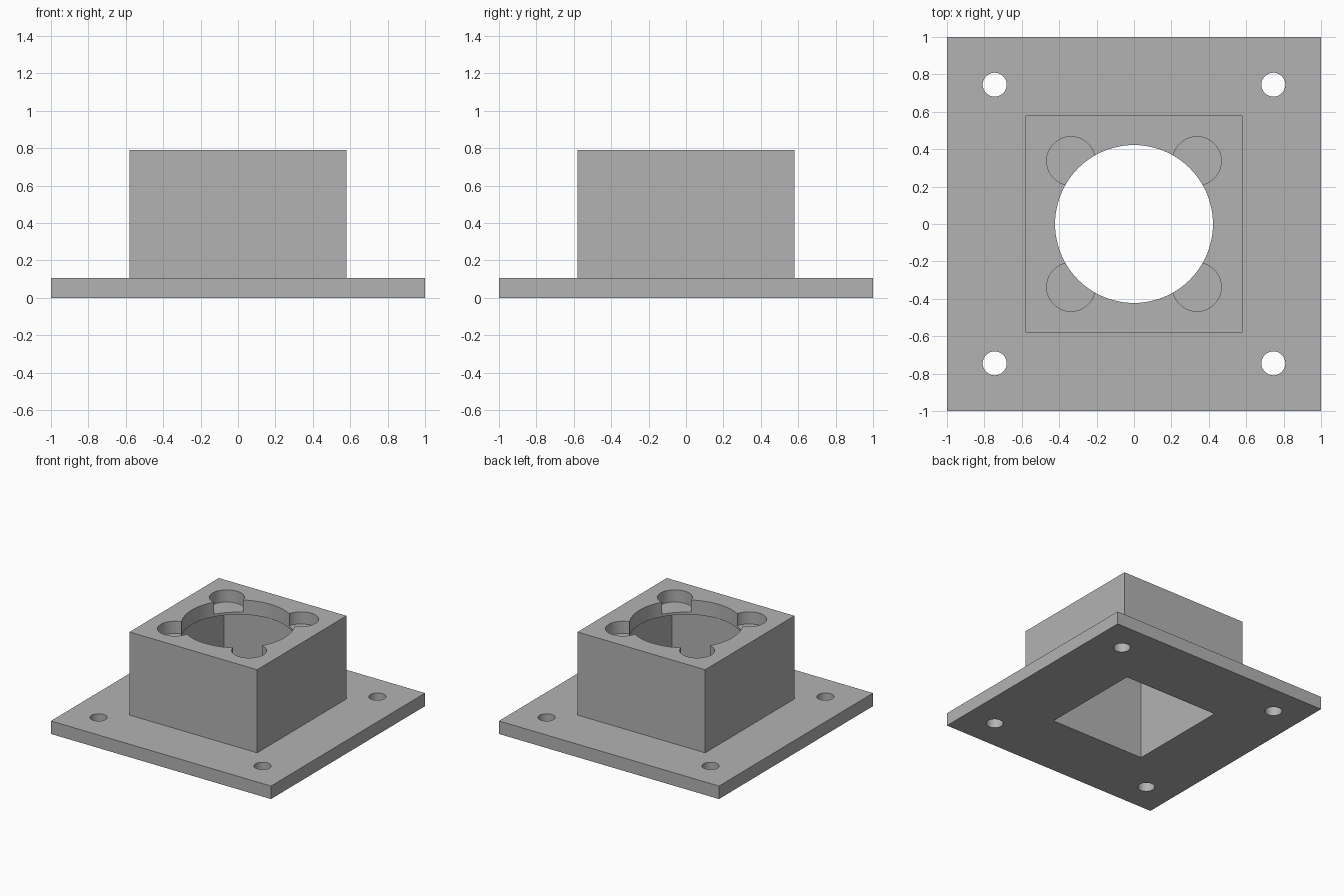
import bpy
import math

cube = bpy.data.objects.get("Cube")
if cube:
    bpy.data.objects.remove(cube, do_unlink=True)

PLATE_TOP, TOP = 0.107, 0.79
LIP_BOTTOM = TOP - 0.12       # underside of the round-holed roof
RECESS_FLOOR = TOP - 0.10     # floor of the corner recesses

grey = bpy.data.materials.new("plain grey")
grey.use_nodes = True
grey.diffuse_color = (0.45, 0.45, 0.45, 1)
grey.node_tree.nodes["Principled BSDF"].inputs["Base Color"].default_value = (0.45, 0.45, 0.45, 1)


def box(name, half, z0, z1):
    bpy.ops.mesh.primitive_cube_add(size=1, location=(0, 0, (z0 + z1) / 2))
    ob = bpy.context.object
    ob.name = name
    ob.scale = (2 * half, 2 * half, z1 - z0)
    bpy.ops.object.transform_apply(location=True, scale=True)
    ob.data.materials.append(grey)
    return ob


def cylinder(name, radius, x, y, z0, z1, sides=64):
    bpy.ops.mesh.primitive_cylinder_add(vertices=sides, radius=radius, depth=z1 - z0,
                                        location=(x, y, (z0 + z1) / 2))
    ob = bpy.context.object
    ob.name = name
    ob.data.materials.append(grey)
    return ob


def combine(target, tool, operation):
    bpy.context.view_layer.objects.active = target
    mod = target.modifiers.new("combine", 'BOOLEAN')
    mod.operation = operation
    mod.solver = 'EXACT'
    mod.object = tool
    bpy.ops.object.modifier_apply(modifier=mod.name)
    bpy.data.objects.remove(tool, do_unlink=True)


# Flange plate joined to the square housing
body = box("flanged_housing", 1.0, 0, PLATE_TOP)
combine(body, box("housing_block", 0.58, 0.05, TOP), 'UNION')

# Square cavity from below, round opening through the roof
combine(body, box("square_cavity", 0.43, -0.1, LIP_BOTTOM), 'DIFFERENCE')
combine(body, cylinder("round_opening", 0.422, 0, 0, LIP_BOTTOM - 0.1, TOP + 0.1, 96), 'DIFFERENCE')

# Corner recesses and screw holes
for sx in (-1, 1):
    for sy in (-1, 1):
        combine(body, cylinder("corner_recess", 0.13, sx * 0.337, sy * 0.337,
                               RECESS_FLOOR, TOP + 0.1), 'DIFFERENCE')
        combine(body, cylinder("screw_hole", 0.064, sx * 0.745, sy * 0.745,
                               -0.1, PLATE_TOP + 0.1, 48), 'DIFFERENCE')

# Smooth round walls, crisp edges
bpy.ops.object.select_all(action='DESELECT')
body.select_set(True)
bpy.context.view_layer.objects.active = body
bpy.ops.object.shade_smooth_by_angle(angle=math.radians(30))
